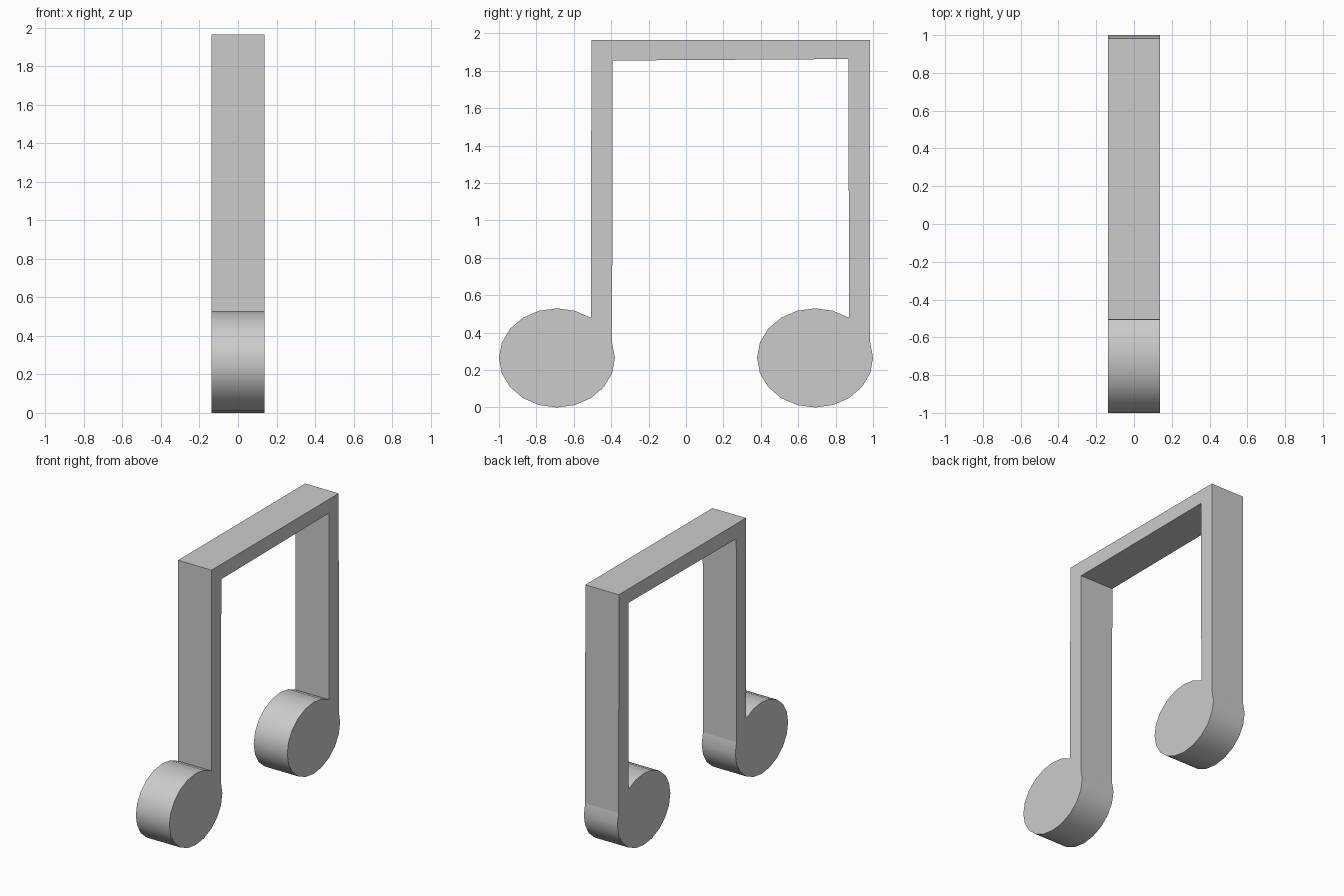
import bpy, bmesh
from math import sin, cos, pi, radians

if "Cube" in bpy.data.objects:
    bpy.data.objects.remove(bpy.data.objects["Cube"])

HALF = 0.1375          # half thickness along x
RY, RZ = 0.31, 0.265   # note head radii
SIDES = 20


def head(cy):
    """Oval note head, open between the two points where the stem joins."""
    return [(cy + RY * cos(2 * pi * i / SIDES), RZ + RZ * sin(2 * pi * i / SIDES))
            for i in range(3, SIDES + 2)]


# Outline: left head, inside of the frame, right head, outside of the frame
left, right = head(-0.69), head(0.69)
inner = [(-0.392, 1.855), (0.868, 1.863)]
outer = [(0.983, 1.966), (-0.506, 1.966)]
outline = left + inner + right + outer

# Extrude the outline across x
bm = bmesh.new()
base = bm.faces.new([bm.verts.new((-HALF, y, z)) for y, z in outline])
ext = bmesh.ops.extrude_face_region(bm, geom=[base], use_keep_orig=True)
new_verts = [g for g in ext["geom"] if isinstance(g, bmesh.types.BMVert)]
bmesh.ops.translate(bm, verts=new_verts, vec=(2 * HALF, 0, 0))
bmesh.ops.recalc_face_normals(bm, faces=bm.faces)

# Smooth rims on the heads, flat stems, beam and caps
for f in bm.faces:
    f.smooth = len(f.verts) == 4 and all(v.co.z < 0.6 for v in f.verts)
for e in bm.edges:
    e.smooth = e.calc_face_angle(0) < radians(30)

mesh = bpy.data.meshes.new("beamed_note_pair")
bm.to_mesh(mesh)
bm.free()
bpy.context.collection.objects.link(bpy.data.objects.new("beamed_note_pair", mesh))
